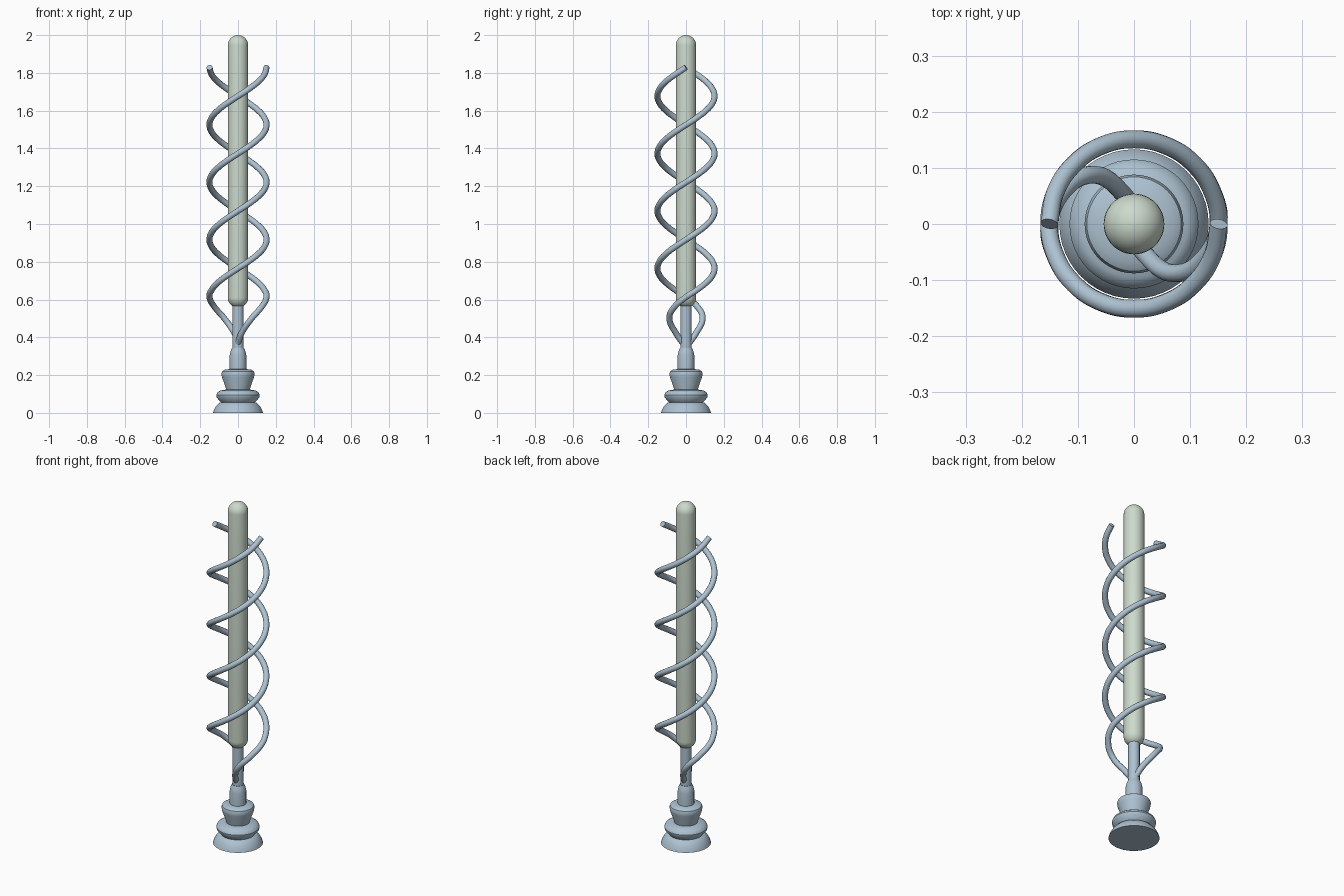
import bpy
import math

cube = bpy.data.objects.get("Cube")
if cube:
    bpy.data.objects.remove(cube, do_unlink=True)


def make_material(name, color):
    mat = bpy.data.materials.new(name)
    mat.use_nodes = True
    mat.diffuse_color = color
    mat.node_tree.nodes["Principled BSDF"].inputs["Base Color"].default_value = color
    return mat


METAL = make_material("blue grey metal", (0.42, 0.54, 0.64, 1))
GLASS = make_material("pale green", (0.61, 0.70, 0.61, 1))


def finish(obj, mat, angle):
    bpy.ops.object.select_all(action="DESELECT")
    obj.select_set(True)
    bpy.context.view_layer.objects.active = obj
    if obj.type == "CURVE":
        bpy.ops.object.convert(target="MESH")
        obj = bpy.context.object
    obj.data.materials.clear()
    obj.data.materials.append(mat)
    bpy.ops.object.shade_smooth_by_angle(angle=math.radians(angle))


def lathe(name, profile, mat, sides=48, angle=32):
    """Revolve a bottom-to-top (radius, z) profile and close both ends."""
    verts, faces = [], []
    for r, z in profile:
        for i in range(sides):
            a = math.tau * i / sides
            verts.append((r * math.cos(a), r * math.sin(a), z))
    for k in range(len(profile) - 1):
        for i in range(sides):
            j = (i + 1) % sides
            low, high = k * sides, (k + 1) * sides
            faces.append((low + i, low + j, high + j, high + i))
    faces.append(tuple(reversed(range(sides))))
    faces.append(tuple(range(len(verts) - sides, len(verts))))
    mesh = bpy.data.meshes.new(name)
    mesh.from_pydata(verts, [], faces)
    obj = bpy.data.objects.new(name, mesh)
    bpy.context.collection.objects.link(obj)
    finish(obj, mat, angle)


# Stacked foot: dome, lens-shaped ring, cup
lathe("base_foot", [(0.133, 0), (0.128, 0.015), (0.117, 0.035), (0.1, 0.053), (0.085, 0.058)], METAL)
lathe("base_ring", [(0.083, 0.05), (0.09, 0.055), (0.113, 0.082), (0.115, 0.095),
                    (0.109, 0.108), (0.095, 0.118), (0.06, 0.124)], METAL)
lathe("base_cup", [(0.06, 0.11), (0.064, 0.13), (0.085, 0.19), (0.088, 0.208),
                   (0.084, 0.22), (0.07, 0.229), (0.04, 0.232)], METAL)

# Collar and stem
lathe("collar", [(0.044, 0.22), (0.044, 0.305), (0.04, 0.325), (0.032, 0.343)], METAL)
lathe("stem", [(0.03, 0.33), (0.03, 0.59)], METAL)

# Long rod with rounded ends
R = 0.054
STEPS = 8
rod = []
for k in range(STEPS):
    a = math.radians(32) * 1.0 + (math.pi / 2 - math.radians(32)) * k / (STEPS - 1)
    rod.append((R * math.sin(a), 0.611 - R * math.cos(a)))
for k in range(STEPS):
    a = math.pi / 2 * k / STEPS
    rod.append((R * math.cos(a), 2 - R + R * math.sin(a)))
rod.append((0.001, 2))
lathe("rod", rod, GLASS)


# Two spiral strands that leave the stem and wind round the rod
def strand(name, side):
    points = [(0, 0.018, 0.37), (-0.018, 0.052, 0.42), (-0.072, 0.088, 0.5), (-0.124, 0.062, 0.56)]
    half_turns, per_half, radius = 4, 8, 0.151
    for k in range(half_turns * per_half + 1):
        t = k / per_half
        a = math.pi * (1 + t)
        points.append((radius * math.cos(a), radius * math.sin(a), 0.613 + 0.304 * t))
    curve = bpy.data.curves.new(name, "CURVE")
    curve.dimensions = "3D"
    curve.bevel_depth = 0.016
    curve.bevel_resolution = 4
    curve.resolution_u = 6
    curve.use_fill_caps = True
    spline = curve.splines.new("BEZIER")
    spline.bezier_points.add(len(points) - 1)
    for bp, (x, y, z) in zip(spline.bezier_points, points):
        bp.co = (side * x, side * y, z)
        bp.handle_left_type = bp.handle_right_type = "AUTO"
    obj = bpy.data.objects.new(name, curve)
    bpy.context.collection.objects.link(obj)
    finish(obj, METAL, 40)


strand("spiral_strand_a", 1)
strand("spiral_strand_b", -1)
